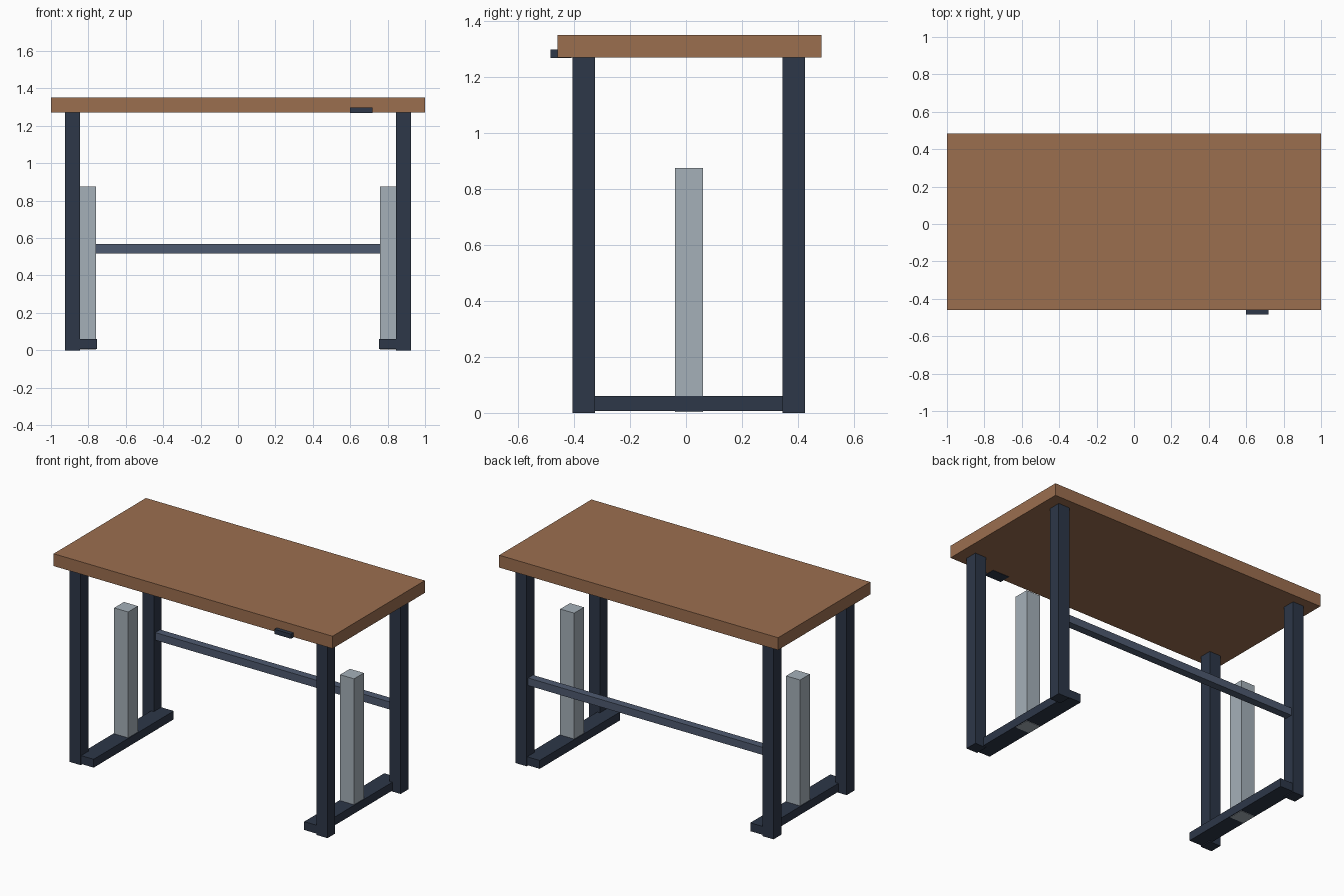
import bpy
import bmesh

if "Cube" in bpy.data.objects:
    bpy.data.objects.remove(bpy.data.objects["Cube"])


def material(name, color):
    m = bpy.data.materials.new(name)
    m.diffuse_color = (*color, 1.0)
    m.use_nodes = True
    m.node_tree.nodes["Principled BSDF"].inputs["Base Color"].default_value = m.diffuse_color
    return m


wood = material("wood", (0.33, 0.156, 0.078))
dark = material("dark_steel", (0.026, 0.038, 0.065))
slate = material("slate_steel", (0.076, 0.102, 0.162))
silver = material("silver_steel", (0.376, 0.434, 0.485))


def box(name, x, y, z, mat):
    """Box spanning the given (min, max) ranges."""
    bm = bmesh.new()
    bmesh.ops.create_cube(bm, size=1.0)
    for v in bm.verts:
        v.co = [r[0] + (c + 0.5) * (r[1] - r[0]) for c, r in zip(v.co, (x, y, z))]
    mesh = bpy.data.meshes.new(name)
    bm.to_mesh(mesh)
    bm.free()
    mesh.materials.append(mat)
    obj = bpy.data.objects.new(name, mesh)
    bpy.context.collection.objects.link(obj)
    return obj


def side_range(sign, inner, outer):
    return tuple(sorted((sign * inner, sign * outer)))


# Table top
box("table_top", (-1, 1), (-0.46, 0.485), (1.27, 1.35), wood)

# Side frames: two legs, a foot bar and a lifting column each
for side, s in (("left", -1), ("right", 1)):
    leg_x = side_range(s, 0.845, 0.925)
    box(f"front_leg_{side}", leg_x, (-0.405, -0.325), (0, 1.27), dark)
    box(f"back_leg_{side}", leg_x, (0.345, 0.425), (0, 1.27), dark)
    box(f"foot_bar_{side}", side_range(s, 0.755, 0.865), (-0.40, 0.42), (0.006, 0.06), dark)
    box(f"lifting_column_{side}", side_range(s, 0.76, 0.86), (-0.04, 0.06), (0.003, 0.876), silver)

# Rear cross rail between the back legs
box("cross_rail", (-0.85, 0.85), (0.36, 0.41), (0.518, 0.567), slate)

# Control box under the front edge
box("control_box", (0.6, 0.72), (-0.485, -0.41), (1.268, 1.298), dark)
